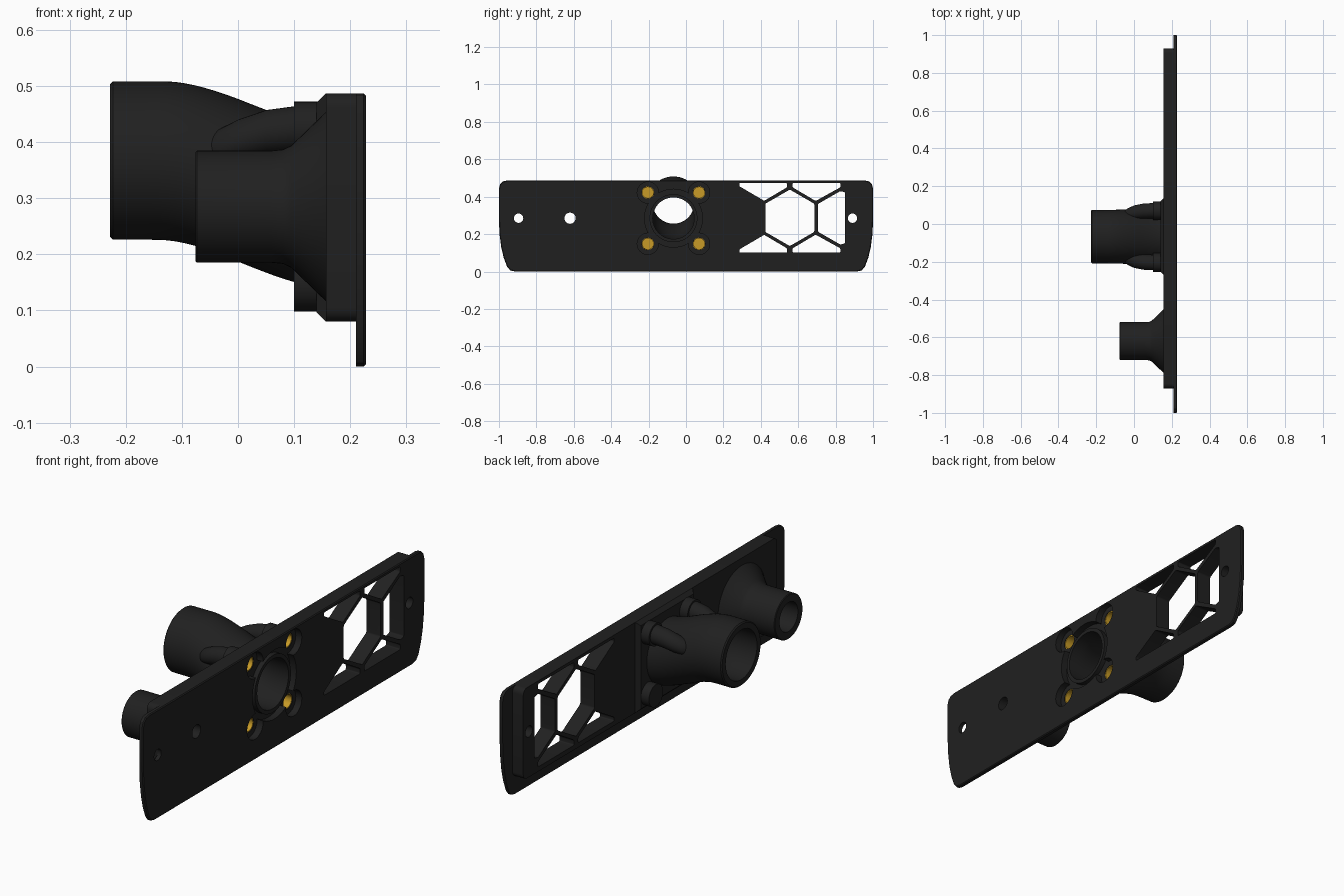
import bpy, bmesh, math

cube = bpy.data.objects.get("Cube")
if cube:
    bpy.data.objects.remove(cube, do_unlink=True)


def material(name, color):
    m = bpy.data.materials.new(name)
    m.use_nodes = True
    m.diffuse_color = (*color, 1)
    node = next(n for n in m.node_tree.nodes if n.type == 'BSDF_PRINCIPLED')
    node.inputs["Base Color"].default_value = (*color, 1)
    node.inputs["Roughness"].default_value = 0.6
    return m


BLACK = material("black plastic", (0.0145, 0.0145, 0.0145))
BRASS = material("brass", (0.58, 0.33, 0.02))


def finish(name, bm, mat):
    bmesh.ops.recalc_face_normals(bm, faces=bm.faces)
    mesh = bpy.data.meshes.new(name)
    bm.to_mesh(mesh)
    bm.free()
    mesh.materials.append(mat)
    ob = bpy.data.objects.new(name, mesh)
    bpy.context.collection.objects.link(ob)
    return ob


def loft(name, sections, mat=BLACK, sides=48):
    """Skin circles (x, y, z, radius) lying across the x axis."""
    bm = bmesh.new()
    rings = []
    for x, y, z, r in sections:
        angles = [2 * math.pi * i / sides for i in range(sides)]
        rings.append([bm.verts.new((x, y + r * math.cos(a), z + r * math.sin(a))) for a in angles])
    for a, b in zip(rings, rings[1:]):
        for i in range(sides):
            j = (i + 1) % sides
            bm.faces.new((a[i], a[j], b[j], b[i]))
    bm.faces.new(rings[0])
    bm.faces.new(rings[-1])
    return finish(name, bm, mat)


def rod(name, x0, x1, y, z, r, **kw):
    return loft(name, [(x0, y, z, r), (x1, y, z, r)], **kw)


def prism(name, outline, x0, x1, corner=0, back=0, front=0):
    """Span a (y, z) outline from x0 to x1; round corners and chamfer the caps."""
    bm = bmesh.new()
    a, b = [[bm.verts.new((x, y, z)) for y, z in outline] for x in (x0, x1)]
    bm.faces.new(a)
    bm.faces.new(b)
    for i in range(len(a)):
        j = (i + 1) % len(a)
        bm.faces.new((a[i], a[j], b[j], b[i]))
    bmesh.ops.recalc_face_normals(bm, faces=bm.faces)
    if corner:
        edges = [e for e in bm.edges if abs(e.verts[0].co.x - e.verts[1].co.x) > 1e-4]
        bmesh.ops.bevel(bm, geom=edges, offset=corner, segments=5, profile=0.5, affect='EDGES')
    for x, size in ((x0, back), (x1, front)):
        if size:
            edges = [e for e in bm.edges if all(abs(v.co.x - x) < 1e-5 for v in e.verts)]
            bmesh.ops.bevel(bm, geom=edges, offset=size, segments=1, affect='EDGES')
    return finish(name, bm, BLACK)


def rect(y0, y1, z0, z1):
    return [(y0, z0), (y1, z0), (y1, z1), (y0, z1)]


def cut(parts, cutters):
    for part in parts:
        for c in cutters:
            mod = part.modifiers.new("cut", 'BOOLEAN')
            mod.operation = 'DIFFERENCE'
            mod.solver = 'EXACT'
            mod.object = c
        bpy.context.view_layer.update()
        deps = bpy.context.evaluated_depsgraph_get()
        mesh = bpy.data.meshes.new_from_object(part.evaluated_get(deps))
        part.modifiers.clear()
        part.data = mesh


TOP, MID, WINDOW_Z = 0.487, 0.285, 0.287
DUCT_Y, PIPE_Y = -0.067, -0.62
BOLT = 0.137
bolts = [(DUCT_Y + sy * BOLT, MID + sz * BOLT) for sy in (-1, 1) for sz in (-1, 1)]

# Face plate with rounded corners and sides that curve in toward the bottom
half = [(0.915, 0), (0.94, 0.006), (0.957, 0.027), (0.975, 0.075), (0.988, 0.13), (0.997, 0.2),
        (1.0, 0.27), (1.0, 0.445), (0.993, 0.468), (0.978, 0.482), (0.955, TOP)]
outline = half + [(-y, z) for y, z in reversed(half)]
plate = prism("face_plate", outline, 0.21, 0.228, front=0.004)

# Thick backing block and raised pad behind the duct
block = prism("backing_block", rect(-0.87, 0.93, 0.08, TOP), 0.157, 0.21, corner=0.025)
pad = prism("duct_pad", rect(-0.27, 0.137, 0.08, TOP), 0.14, 0.157, back=0.0165)


# Main duct sweeping from the high pipe down to the plate opening
def duct_z(x):
    t = min(1, max(0, (x + 0.14) / 0.31))
    return 0.367 + (MID - 0.367) * t * t * (3 - 2 * t)


def duct_sections(x0, x1, radius, steps=24):
    xs = [x0 + (x1 - x0) * i / steps for i in range(steps + 1)]
    return [(x, DUCT_Y, duct_z(x), radius(x)) for x in xs]


def outer(x):
    return 0.141 + 0.004 * min(1, max(0, (x + 0.15) / 0.15))


tube = [(-0.228, DUCT_Y, 0.367, 0.136)] + duct_sections(-0.223, 0.16, outer)
parts = [plate, block, pad, loft("main_duct", tube, sides=64)]
bore = loft("duct_bore", duct_sections(-0.25, 0.25, lambda x: 0.111), sides=64)

# Small side pipe with flared base
profile = [(-0.076, 0.097), (-0.073, 0.1), (0.06, 0.1), (0.08, 0.102), (0.095, 0.109), (0.158, 0.17)]
parts.append(loft("side_pipe", [(x, PIPE_Y, MID, r) for x, r in profile]))

# Bolt bosses, the upper ones running back into the duct
for y, z in bolts:
    parts.append(rod("bolt_boss", 0.1, 0.16, y, z, 0.05, sides=32))
ridge = [(0.102, BOLT, 0.423, 0.041), (0.05, 0.135, 0.417, 0.040), (0.0, 0.128, 0.403, 0.037),
         (-0.035, 0.118, 0.391, 0.031), (-0.057, 0.108, 0.384, 0.02), (-0.066, 0.1, 0.38, 0.006)]
for side in (-1, 1):
    parts.append(loft("boss_ridge", [(x, DUCT_Y + side * d, z, r) for x, d, z, r in ridge], sides=32))

# Openings: duct, pipe, screw holes and lobed recess
cutters = [bore,
           rod("pipe_bore", -0.1, 0.1, PIPE_Y, MID, 0.065),
           rod("pipe_hole", 0.05, 0.25, PIPE_Y, MID, 0.03, sides=24),
           rod("screw_hole", 0.1, 0.25, -0.895, MID, 0.025, sides=24),
           rod("screw_hole", 0.1, 0.25, 0.89, MID, 0.025, sides=24),
           rod("recess", 0.198, 0.25, DUCT_Y, MID, 0.155)]
for y, z in bolts:
    cutters.append(rod("recess_lobe", 0.198, 0.25, y, z, 0.057, sides=32))
    cutters.append(rod("insert_hole", 0.12, 0.22, y, z, 0.033, sides=24))

# Honeycomb window: hexagon, corner cells and end cell
hexagon = [(0.555 + 0.151 * math.sin(i * math.pi / 3), WINDOW_Z + 0.151 * math.cos(i * math.pi / 3))
           for i in range(6)]
corner_cell = [(0.285, 0.473), (0.54, 0.473), (0.54, 0.45), (0.418, 0.378), (0.285, 0.456)]
far_cell = [(0.57, 0.473), (0.825, 0.473), (0.825, 0.45), (0.693, 0.377), (0.57, 0.45)]
end_cell = [(0.705, 0.213), (0.705, 0.361), (0.825, 0.43), (0.85, 0.424), (0.85, 0.15), (0.825, 0.144)]
cells = [hexagon, end_cell]
for cell in (corner_cell, far_cell):
    cells += [cell, [(y, 2 * WINDOW_Z - z) for y, z in cell]]
cutters += [prism("window_cell", c, 0.1, 0.25, corner=0.005) for c in cells]
for c in cutters:
    c.hide_render = True
cut(parts, cutters)

# Raised lip around the duct opening
lip = rod("opening_lip", 0.19, 0.22, DUCT_Y, MID, 0.128, sides=64)
cut([lip], [bore])
parts.append(lip)

# Threaded brass inserts
for y, z in bolts:
    cup = [(0.122, 0.0328), (0.196, 0.0328), (0.196, 0.029), (0.15, 0.029)]
    parts.append(loft("brass_insert", [(x, y, z, r) for x, r in cup], mat=BRASS, sides=24))

for c in cutters:
    bpy.data.objects.remove(c, do_unlink=True)
for ob in parts:
    ob.data.shade_smooth()
    ob.data.set_sharp_from_angle(angle=math.radians(30))
